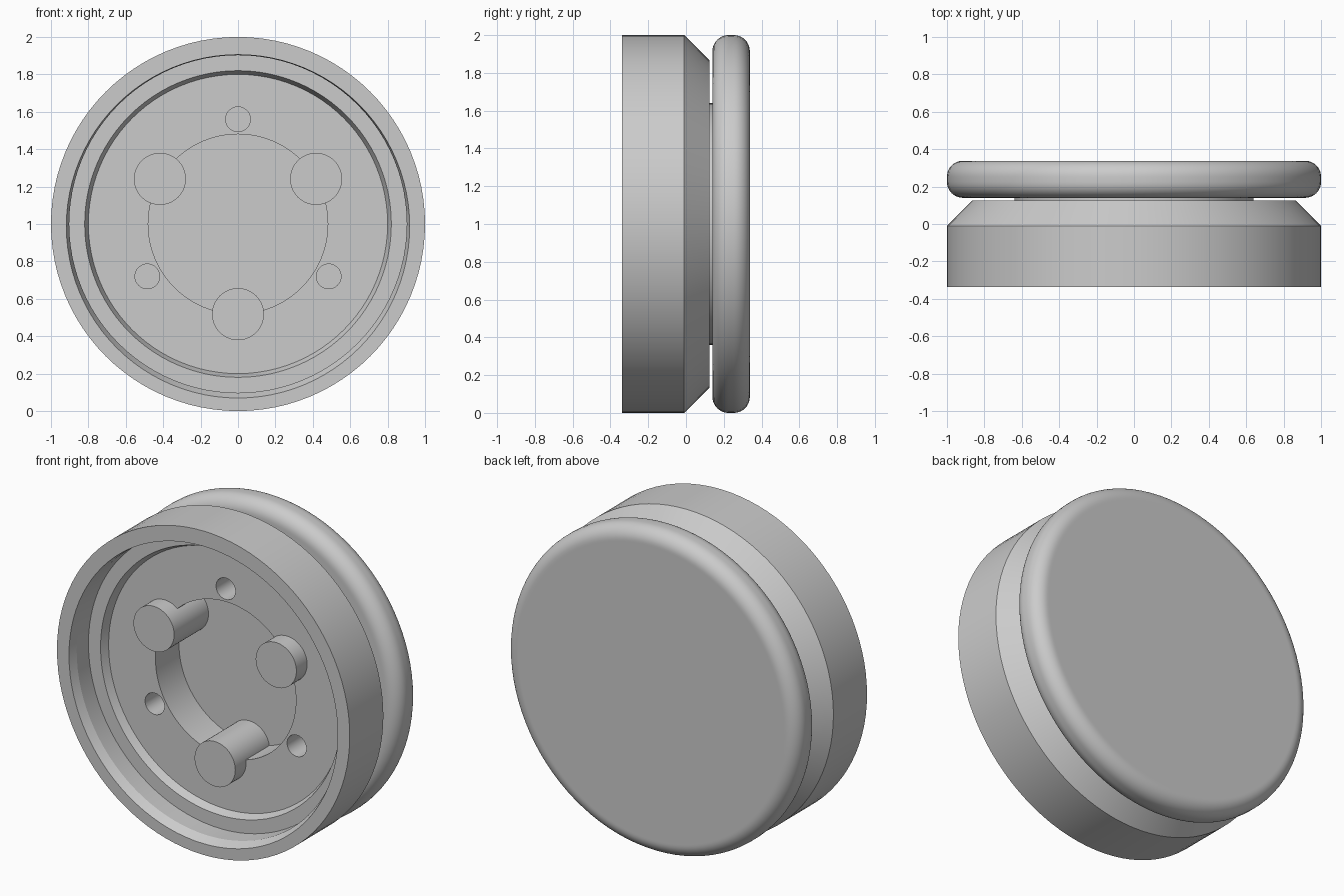
import bpy
import bmesh
from math import cos, sin, pi, radians
from mathutils import Vector

cube = bpy.data.objects.get("Cube")
if cube:
    bpy.data.objects.remove(cube, do_unlink=True)

grey = bpy.data.materials.new("plain grey")
grey.use_nodes = True
grey.diffuse_color = (0.6, 0.6, 0.6, 1)
grey.node_tree.nodes["Principled BSDF"].inputs["Base Color"].default_value = (0.6, 0.6, 0.6, 1)

FRONT, BACK = -0.338, 0.338


def lathe(name, profile, x=0.0, z=1.0, steps=96):
    """Turn a (radius, y) profile about the front-to-back axis."""
    bm = bmesh.new()
    verts = [bm.verts.new((r, y, 0)) for r, y in profile]
    edges = [bm.edges.new(pair) for pair in zip(verts, verts[1:])]
    bmesh.ops.spin(bm, geom=verts + edges, cent=(0, 0, 0), axis=(0, 1, 0),
                   angle=2 * pi, steps=steps)
    bmesh.ops.remove_doubles(bm, verts=bm.verts, dist=1e-4)
    bmesh.ops.recalc_face_normals(bm, faces=bm.faces)
    mesh = bpy.data.meshes.new(name)
    bm.to_mesh(mesh)
    bm.free()
    mesh.materials.append(grey)
    obj = bpy.data.objects.new(name, mesh)
    obj.location = (x, 0, z)
    bpy.context.collection.objects.link(obj)
    return obj


def activate(obj):
    bpy.ops.object.select_all(action="DESELECT")
    obj.select_set(True)
    bpy.context.view_layer.objects.active = obj


def smooth(obj):
    activate(obj)
    bpy.ops.object.shade_smooth_by_angle(angle=radians(15))


def rod(name, radius, y0, y1, x, z, steps=48):
    return lathe(name, [(0, y0), (radius, y0), (radius, y1), (0, y1)], x, z, steps)


def around(distance, start):
    """Three evenly spaced positions around the centre."""
    for i in range(3):
        a = radians(start + 120 * i)
        yield distance * cos(a), 1 + distance * sin(a)


# Housing: outer drum, chamfered back, stepped front opening, central recess
housing = lathe("housing", [
    (0, 0.11), (0.48, 0.11), (0.48, -0.12), (0.80, -0.12),
    (0.82, -0.17), (0.9025, -0.17), (0.9025, -0.285), (0.918, FRONT),
    (1, FRONT), (1, -0.01), (0.865, 0.125), (0, 0.125)])
# The lip of the opening sits slightly low
for v in housing.data.vertices:
    if v.co.y < FRONT + 0.001 and Vector((v.co.x, v.co.z)).length < 0.95:
        v.co.z -= 0.0125

# Screw holes
for x, z in around(0.56, 90):
    cutter = rod("hole_cutter", 0.066, -0.2, 0.04, x, z)
    cutter.hide_render = True
    activate(housing)
    mod = housing.modifiers.new("hole", "BOOLEAN")
    mod.operation = "DIFFERENCE"
    mod.solver = "EXACT"
    mod.object = cutter
    bpy.ops.object.modifier_apply(modifier=mod.name)
    bpy.data.objects.remove(cutter, do_unlink=True)
smooth(housing)

# Pins standing in the recess
for i, (x, z) in enumerate(around(0.482, 30)):
    smooth(rod(f"pin_{i + 1}", 0.139, -0.225, 0.115, x, z))

# Hub joining housing and cap
smooth(rod("hub", 0.64, 0.12, 0.15, 0, 1, 96))

# Cap: disc with a rounded edge
F = 0.085
Y0 = 0.14
arc = [k * pi / 20 for k in range(11)]
cap = [(0, Y0), (0.905, Y0)]
cap += [(1 - F + F * sin(a), Y0 + F - F * cos(a)) for a in arc]
cap += [(1 - F + F * cos(a), BACK - F + F * sin(a)) for a in arc]
cap += [(0.905, BACK), (0, BACK)]
smooth(lathe("cap", cap))
